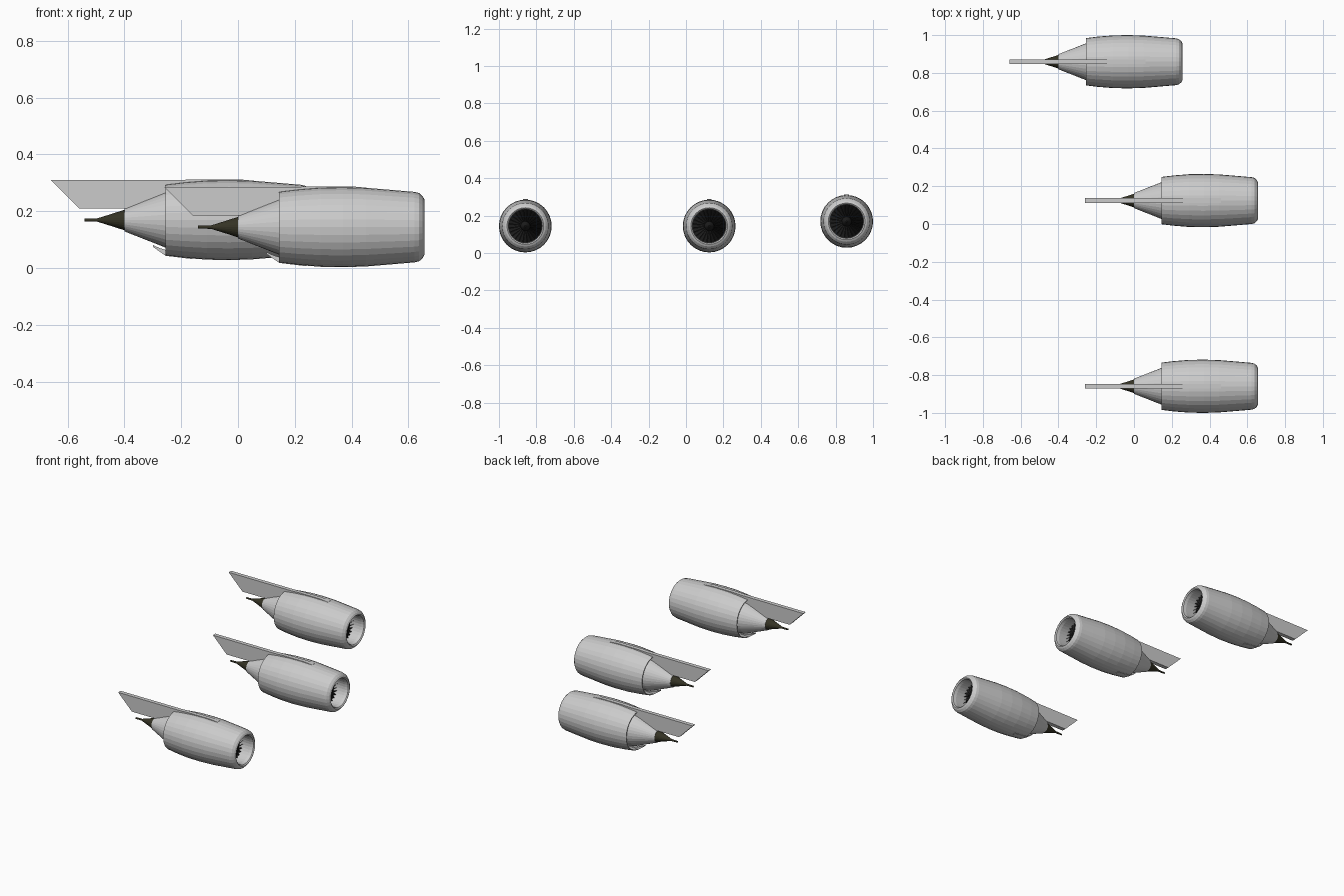
import bpy, bmesh
from math import cos, sin, pi, radians
from mathutils import Matrix, Vector

if "Cube" in bpy.data.objects:
    bpy.data.objects.remove(bpy.data.objects["Cube"])


def material(name, color):
    m = bpy.data.materials.new(name)
    m.diffuse_color = color
    m.use_nodes = True
    m.node_tree.nodes["Principled BSDF"].inputs["Base Color"].default_value = m.diffuse_color
    return m


DARK = material("dark_metal", (0.035, 0.033, 0.018, 1))
BLACK = material("fan_black", (0.012, 0.012, 0.012, 1))
SIDES = 32


def finish(name, bm, loc, mat=None):
    bmesh.ops.recalc_face_normals(bm, faces=bm.faces[:])
    mesh = bpy.data.meshes.new(name)
    bm.to_mesh(mesh)
    bm.free()
    ob = bpy.data.objects.new(name, mesh)
    ob.location = loc
    bpy.context.collection.objects.link(ob)
    if mat:
        mesh.materials.append(mat)
    return ob


def lathe(name, profile, loc, mat=None, closed=False, sides=SIDES):
    """Revolve (x, radius) points around the engine's x axis."""
    bm = bmesh.new()
    rings = [[bm.verts.new((x, r * cos(2 * pi * i / sides), r * sin(2 * pi * i / sides)))
              for i in range(sides)] for x, r in profile]
    pairs = list(zip(rings, rings[1:]))
    if closed:
        pairs.append((rings[-1], rings[0]))
    else:
        bm.faces.new(rings[0])
        bm.faces.new(rings[-1])
    for a, b in pairs:
        for i in range(sides):
            j = (i + 1) % sides
            bm.faces.new((a[i], a[j], b[j], b[i]))
    return finish(name, bm, loc, mat)


def plate(name, outline, thick, loc):
    """Extrude an (x, z) outline symmetrically across y."""
    bm = bmesh.new()
    f = bm.faces.new([bm.verts.new((x, -thick / 2, z)) for x, z in outline])
    new = bmesh.ops.extrude_face_region(bm, geom=[f])["geom"]
    bmesh.ops.translate(bm, vec=(0, thick, 0),
                        verts=[v for v in new if isinstance(v, bmesh.types.BMVert)])
    return finish(name, bm, loc)


def fan(name, loc, count=24):
    """Twisted blades in front of the fan disc."""
    bm = bmesh.new()
    for k in range(count):
        rot = Matrix.Rotation(2 * pi * k / count, 3, 'X')
        pts = [(0.012, -0.003, 0.025), (-0.012, 0.003, 0.025),
               (-0.012, 0.010, 0.089), (0.012, -0.010, 0.089)]
        bm.faces.new([bm.verts.new(rot @ Vector(p)) for p in pts])
    return finish(name, bm, loc, BLACK)


# engine-local profiles: x = 0 at the core nozzle exit, axis at z = 0
NACELLE = [(0.145, 0.125), (0.21, 0.133), (0.29, 0.1395), (0.37, 0.141), (0.45, 0.1385),
           (0.54, 0.131), (0.622, 0.124), (0.638, 0.120), (0.650, 0.109), (0.656, 0.098),
           (0.650, 0.091), (0.63, 0.088), (0.57, 0.091), (0.40, 0.108), (0.25, 0.116),
           (0.145, 0.121)]
CORE = [(0.002, 0.034), (0.0, 0.040), (0.145, 0.097), (0.21, 0.108), (0.40, 0.100)]
TAIL = [(0.03, 0.037), (0.0, 0.036), (-0.05, 0.020), (-0.095, 0.006), (-0.14, 0.005)]
PYLON = [(-0.26, 0.141), (-0.16, 0.041), (0.06, 0.041), (0.16, 0.085), (0.46, 0.115),
         (0.46, 0.138), (0.40, 0.1435), (0.25, 0.1435), (0.20, 0.141)]
MAST = [(0.095, -0.088), (0.105, -0.094), (0.145, -0.105), (0.145, -0.124), (0.25, -0.134),
        (0.25, -0.139), (0.145, -0.128), (0.10, -0.094)]
MAST = [(0.10, -0.090), (0.145, -0.098), (0.25, -0.118), (0.25, -0.137),
        (0.145, -0.1265), (0.115, -0.112), (0.10, -0.096)]
MAST = [(0.10, -0.088), (0.125, -0.099), (0.16, -0.110), (0.25, -0.120),
        (0.24, -0.1375), (0.145, -0.126), (0.10, -0.094)]

ENGINES = {"near": (0, -0.859, 0.144), "middle": (0, 0.124, 0.144), "far": (-0.4, 0.859, 0.169)}

for tag, loc in ENGINES.items():
    lathe(f"nacelle_{tag}", NACELLE, loc, closed=True)
    lathe(f"core_cowl_{tag}", CORE, loc)
    lathe(f"exhaust_cone_{tag}", TAIL, loc, DARK, sides=24)
    x, y, z = loc
    # intake fan, backing disc and spinner
    lathe(f"fan_disc_{tag}", [(0.54, 0.092), (0.55, 0.0915)], loc, BLACK)
    fan(f"fan_blades_{tag}", (x + 0.565, y, z))
    lathe(f"spinner_{tag}", [(0.55, 0.028), (0.575, 0.022), (0.60, 0.004)], loc, BLACK, sides=24)
    # mounting pylon and lower drain fairing
    plate(f"pylon_{tag}", PYLON, 0.026, loc)
    plate(f"lower_fairing_{tag}", MAST, 0.02, loc)
